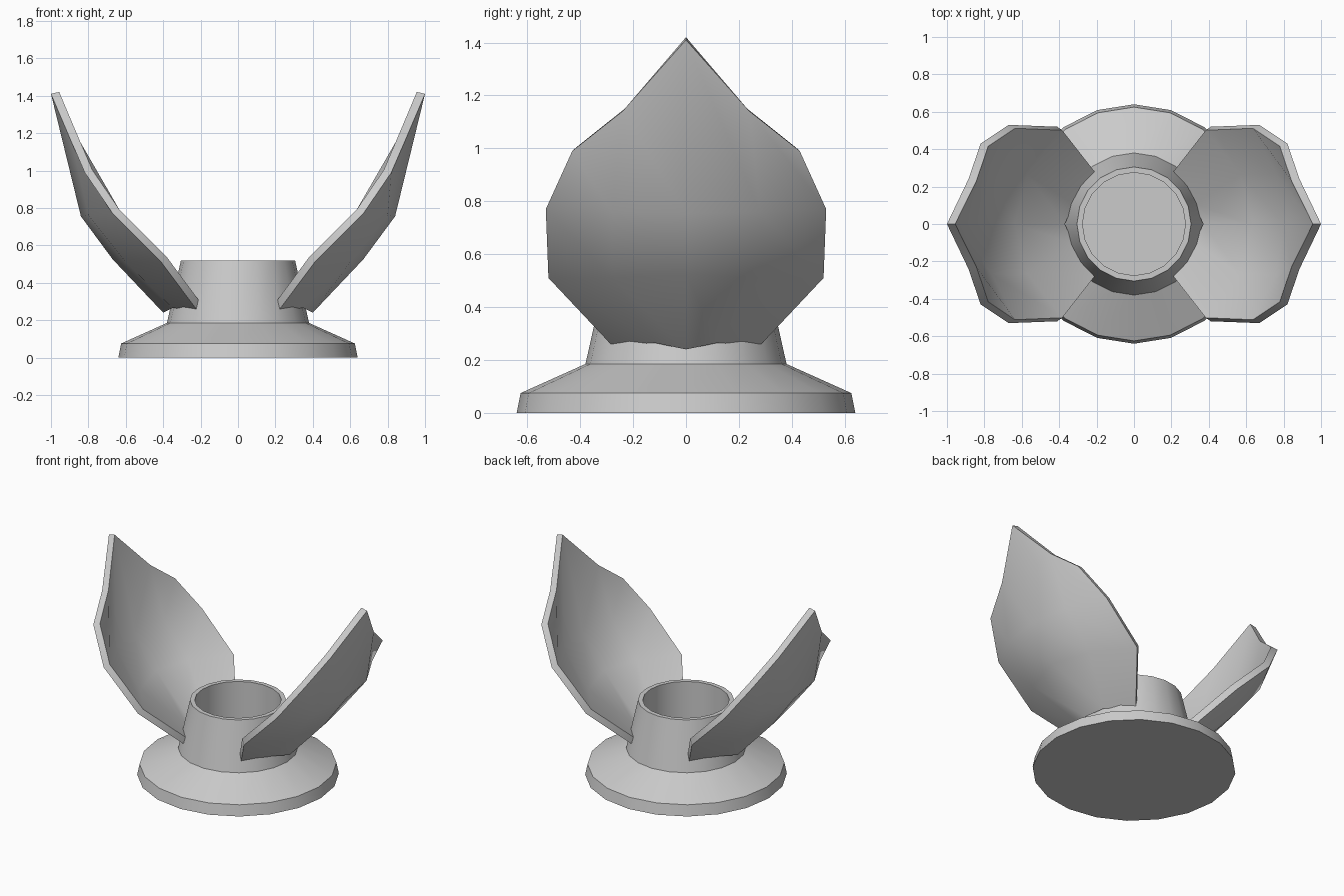
import bpy, bmesh, math

cube = bpy.data.objects.get("Cube")
if cube:
    bpy.data.objects.remove(cube)

grey = bpy.data.materials.new("plain_grey")
grey.use_nodes = True
colour = (0.6, 0.6, 0.6, 1)
grey.diffuse_color = colour
grey.node_tree.nodes["Principled BSDF"].inputs["Base Color"].default_value = colour


def finish(name, bm):
    mesh = bpy.data.meshes.new(name)
    bm.to_mesh(mesh)
    bm.free()
    mesh.materials.append(grey)
    obj = bpy.data.objects.new(name, mesh)
    bpy.context.collection.objects.link(obj)
    return obj


def smooth(obj, degrees):
    bpy.ops.object.select_all(action="DESELECT")
    obj.select_set(True)
    bpy.context.view_layer.objects.active = obj
    bpy.ops.object.shade_smooth_by_angle(angle=math.radians(degrees))


# Round foot and hollow socket, turned from one profile of (radius, height)
SIDES = 20
profile = [(0.64, 0), (0.625, 0.075), (0.38, 0.185), (0.305, 0.52),
           (0.275, 0.52), (0.275, 0.2)]
bm = bmesh.new()
rings = []
for radius, z in profile:
    rings.append([bm.verts.new((radius * math.cos(math.tau * i / SIDES),
                                radius * math.sin(math.tau * i / SIDES), z))
                  for i in range(SIDES)])
for low, high in zip(rings, rings[1:]):
    for i in range(SIDES):
        j = (i + 1) % SIDES
        bm.faces.new((low[i], low[j], high[j], high[i]))
bm.faces.new(rings[0][::-1])
bm.faces.new(rings[-1])
smooth(finish("socket_base", bm), 20)

# Cupped petal: rows from tip to root, each from the centre rib to the rim
half_rows = [
    [(1.0, 0, 1.41), (0.885, 0.24, 1.14), (0.82, 0.43, 0.99)],
    [(0.84, 0, 0.755), (0.80, 0.28, 0.76), (0.67, 0.53, 0.77)],
    [(0.67, 0, 0.525), (0.60, 0.28, 0.51), (0.41, 0.52, 0.51)],
    [(0.40, 0, 0.24), (0.35, 0.12, 0.265), (0.22, 0.28, 0.255)],
]
for name, turn in (("left_petal", 0), ("right_petal", math.pi)):
    bm = bmesh.new()
    grid = []
    for row in half_rows:
        mirrored = [(x, -y, z) for x, y, z in row[:0:-1]]
        grid.append([bm.verts.new(p) for p in mirrored + row])
    for upper, lower in zip(grid, grid[1:]):
        for c in range(4):
            bm.faces.new((upper[c], lower[c], lower[c + 1], upper[c + 1]))
    petal = finish(name, bm)
    petal.rotation_euler.z = turn
    smooth(petal, 40)
    shell = petal.modifiers.new("thickness", "SOLIDIFY")
    shell.thickness = 0.045
    shell.offset = -1
    # Keep the rim crisp after thickening
    split = petal.modifiers.new("crisp_rim", "EDGE_SPLIT")
    split.split_angle = math.radians(50)
